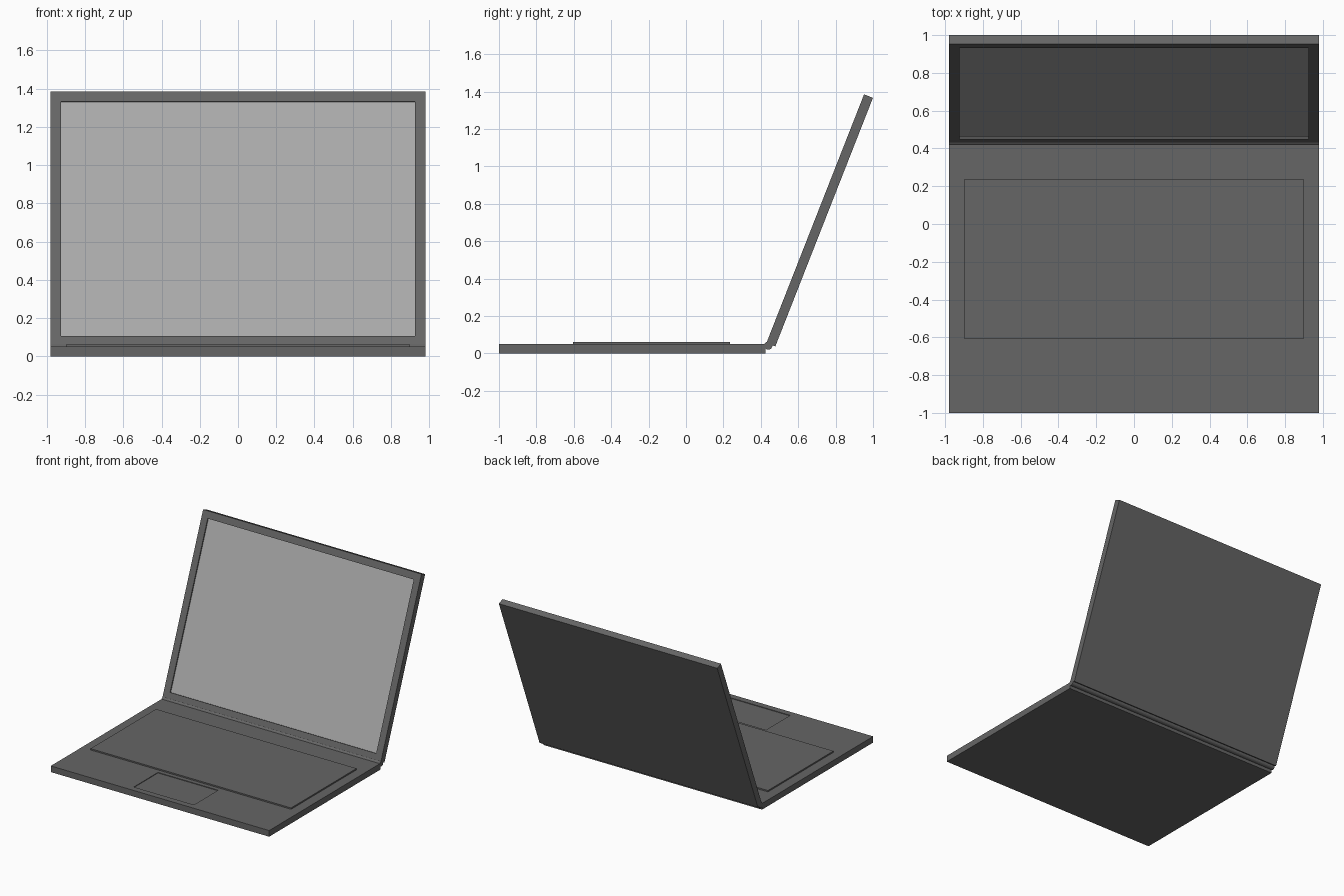
import bpy
import bmesh
from math import atan2, pi
from mathutils import Matrix, Vector

cube = bpy.data.objects.get("Cube")
if cube:
    bpy.data.objects.remove(cube, do_unlink=True)


def make_material(name, value):
    mat = bpy.data.materials.new(name)
    mat.use_nodes = True
    colour = (value, value, value, 1)
    mat.diffuse_color = colour
    mat.node_tree.nodes["Principled BSDF"].inputs["Base Color"].default_value = colour
    return mat


body_grey = make_material("body grey", 0.133)
screen_grey = make_material("screen grey", 0.4)


def finish(name, bm, mats):
    mesh = bpy.data.meshes.new(name)
    bm.to_mesh(mesh)
    bm.free()
    for mat in mats:
        mesh.materials.append(mat)
    obj = bpy.data.objects.new(name, mesh)
    bpy.context.collection.objects.link(obj)
    return obj


def box(low, high):
    """A box between two corners."""
    low, high = Vector(low), Vector(high)
    bm = bmesh.new()
    bmesh.ops.create_cube(bm, size=1)
    bmesh.ops.scale(bm, vec=high - low, verts=bm.verts)
    bmesh.ops.translate(bm, vec=(low + high) / 2, verts=bm.verts)
    return bm


def sink_panel(bm, low, high, depth):
    """Cut a rectangle into the top face and sink it; returns the floor."""
    top = max(bm.faces, key=lambda f: f.calc_center_median().z)
    rim = bmesh.ops.inset_individual(bm, faces=[top], thickness=0.01)
    mid = (Vector(low) + Vector(high)) / 2
    centre = top.calc_center_median()
    for v in top.verts:
        v.co.x = low[0] if v.co.x < centre.x else high[0]
        v.co.y = low[1] if v.co.y < centre.y else high[1]
    # the second inset makes the upright walls
    bmesh.ops.inset_individual(bm, faces=[top], thickness=0)
    bmesh.ops.translate(bm, vec=(0, 0, -depth), verts=top.verts)
    return top


HALF = 0.98
BASE_TOP = 0.05

# Base with a shallow trackpad
bm = box((-HALF, -1, 0), (HALF, 0.425, BASE_TOP))
sink_panel(bm, (-0.27, -0.95), (0.27, -0.64), 0.005)
finish("base", bm, [body_grey])

# Raised keyboard plate
bm = box((-0.9, -0.605, BASE_TOP - 0.01), (0.9, 0.235, 0.061))
finish("keyboard_plate", bm, [body_grey])

# Hinge bar across the full width
bm = bmesh.new()
bmesh.ops.create_cone(bm, cap_ends=True, segments=16, radius1=0.022,
                      radius2=0.022, depth=2 * HALF,
                      matrix=Matrix.Translation((0, 0.44, 0.042))
                      @ Matrix.Rotation(pi / 2, 4, "Y"))
hinge = finish("hinge", bm, [body_grey])

# Lid, made lying flat with its front face up, then tilted open
foot, tip = Vector((0, 0.43, 0.056)), Vector((0, 0.952, 1.385))
length = (tip - foot).length
bm = box((-HALF, 0, -0.051), (HALF, length, 0))
floor = sink_panel(bm, (-0.925, 0.055), (0.925, length - 0.055), 0.01)
floor.material_index = 1
tilt = atan2(tip.z - foot.z, tip.y - foot.y)
bm.transform(Matrix.Translation(foot) @ Matrix.Rotation(tilt, 4, "X"))
finish("lid", bm, [body_grey, screen_grey])
